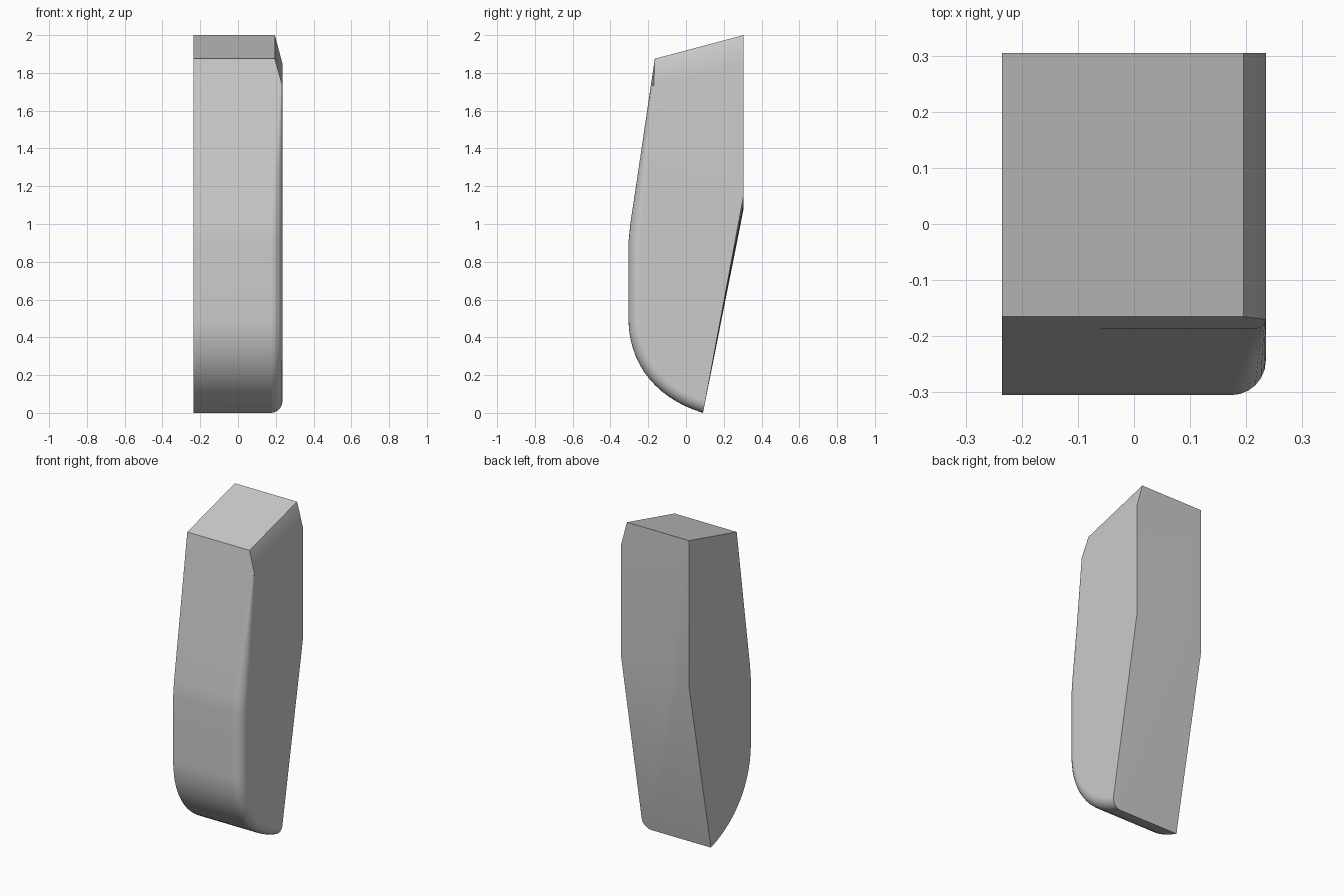
import bpy, bmesh, math
from mathutils import Vector

cube = bpy.data.objects.get("Cube")
if cube:
    bpy.data.objects.remove(cube, do_unlink=True)

HALF = 0.235      # half width
BACK = 0.305      # rear plane
ARC = 6           # segments in the rounded edge
CURVE = 14        # segments in the curved toe

# Front outline (y, z) from shoulder to toe, with the edge radius at each point
outline = [(Vector((-0.186, 1.735)), 0.016), (Vector((-0.25, 1.3)), 0.045),
           (Vector((-0.295, 1.0)), 0.06), (Vector((-0.305, 0.9)), 0.062)]
a, b, c, d = (Vector(p) for p in [(-0.305, 0.5), (-0.303, 0.24), (-0.14, 0.07), (0.09, 0)])
for i in range(CURVE + 1):
    t = i / CURVE
    p = a * (1-t)**3 + b * 3*t*(1-t)**2 + c * 3*t*t*(1-t) + d * t**3
    outline.append((p, 0.062))

bm = bmesh.new()


def vert(x, y, z):
    return bm.verts.new((x, y, z))


# Cross-section rows: flat front, then the rounded edge turning onto the side
rows = []
for i, (p, r) in enumerate(outline):
    before = outline[max(i - 1, 0)][0]
    after = outline[min(i + 1, len(outline) - 1)][0]
    along = (after - before).normalized()
    inward = Vector((-along.y, along.x))
    if i == len(outline) - 1:
        inward = Vector((BACK - p.x, 1.12)).normalized()
    row = [vert(-HALF, p.x, p.y)]
    for k in range(ARC + 1):
        ang = k / ARC * math.pi / 2
        q = p + inward * r * (1 - math.cos(ang))
        row.append(vert(HALF - r + r * math.sin(ang), q.x, q.y))
    rows.append(row)


def bridge(first, second):
    for j in range(len(first) - 1):
        bm.faces.new((first[j], second[j], second[j + 1], first[j + 1]))


for first, second in zip(rows, rows[1:]):
    bridge(first, second)

# Sloped top with the bevelled shoulder on one side
front_l, front_r = vert(-HALF, -0.165, 1.875), vert(0.195, -0.165, 1.875)
back_l, back_r = vert(-HALF, BACK, 2), vert(0.195, BACK, 2)
shoulder = vert(HALF, BACK, 1.85)
bm.faces.new((front_l, front_r, back_r, back_l))
bm.faces.new((front_r, rows[0][-1], shoulder, back_r))
bm.faces.new([front_l] + rows[0] + [front_r])

# Rear: upright above, slanted below a gently rising crease
crease = []
for j in range(ARC + 2):
    t = j / (ARC + 1)
    crease.append(vert(-HALF + 2 * HALF * t, BACK, 1.08 + 0.07 * t * t))
bridge(rows[-1], crease)
bm.faces.new(crease + [shoulder, back_r, back_l])

# Flat sides
bm.faces.new([front_l, back_l, crease[0]] + [r[0] for r in reversed(rows)])
bm.faces.new([r[-1] for r in rows] + [crease[-1], shoulder])
bmesh.ops.recalc_face_normals(bm, faces=bm.faces[:])

mesh = bpy.data.meshes.new("rounded_block")
bm.to_mesh(mesh)
bm.free()
block = bpy.data.objects.new("rounded_block", mesh)
bpy.context.collection.objects.link(block)

# Plain grey finish
grey = bpy.data.materials.new("plain_grey")
grey.use_nodes = True
grey.diffuse_color = (0.6, 0.6, 0.6, 1)
grey.node_tree.nodes["Principled BSDF"].inputs["Base Color"].default_value = (0.6, 0.6, 0.6, 1)
mesh.materials.append(grey)

bpy.ops.object.select_all(action='DESELECT')
block.select_set(True)
bpy.context.view_layer.objects.active = block
bpy.ops.object.shade_smooth_by_angle(angle=math.radians(30))
weighted = block.modifiers.new("flat_sides", 'WEIGHTED_NORMAL')
weighted.keep_sharp = True
